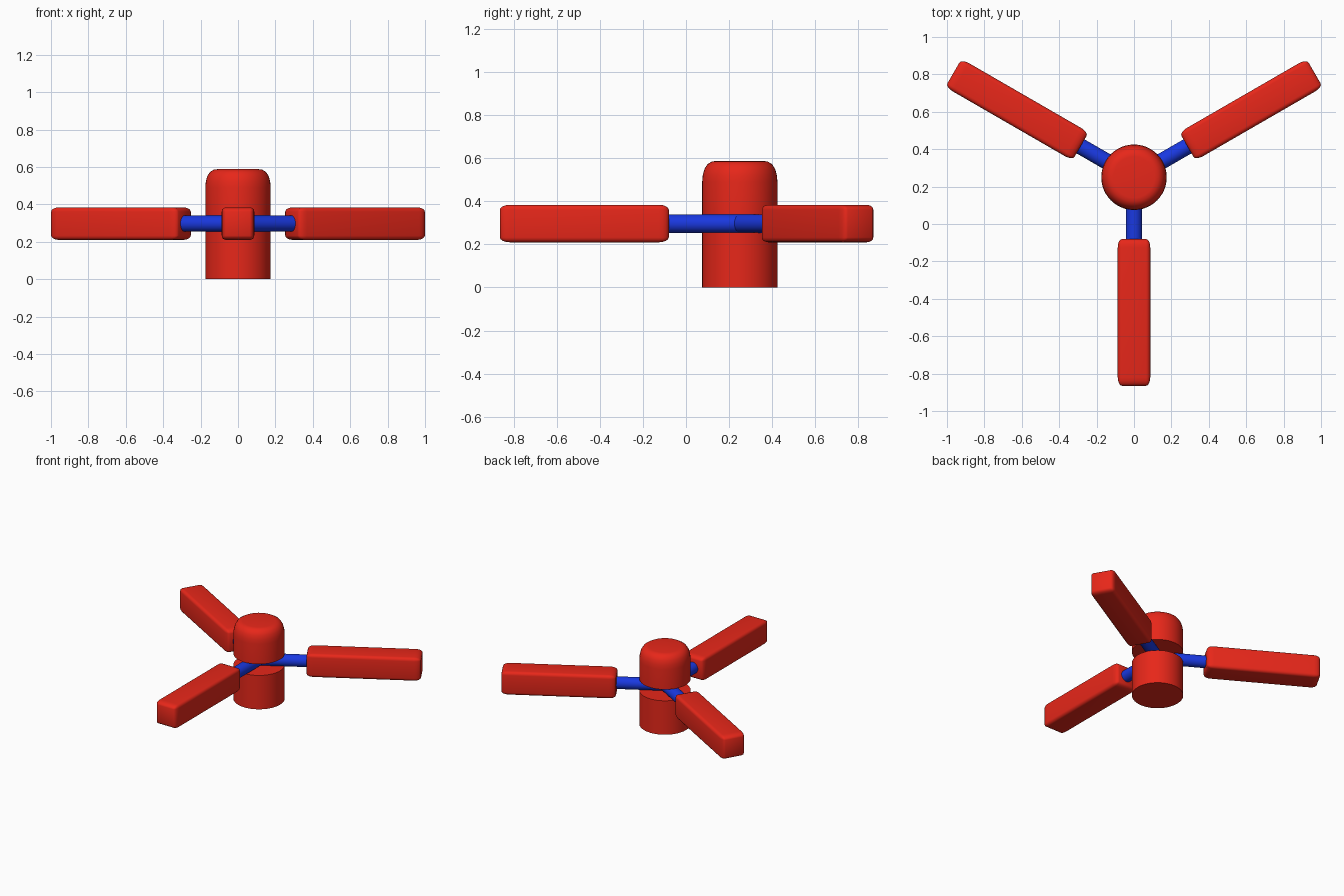
import bpy, bmesh, math
from mathutils import Matrix, Vector

if "Cube" in bpy.data.objects:
    bpy.data.objects.remove(bpy.data.objects["Cube"])

HUB_Y, MID_Z = 0.25, 0.297


def material(name, rgb):
    m = bpy.data.materials.new(name)
    m.diffuse_color = (*rgb, 1)
    m.use_nodes = True
    m.node_tree.nodes["Principled BSDF"].inputs["Base Color"].default_value = m.diffuse_color
    return m


RED = material("red", (0.8, 0.02, 0.01))
BLUE = material("blue", (0.01, 0.04, 0.75))


def finish(name, bm, mat, matrix, angle=40):
    bmesh.ops.recalc_face_normals(bm, faces=bm.faces[:])
    me = bpy.data.meshes.new(name)
    bm.to_mesh(me)
    bm.free()
    me.materials.append(mat)
    ob = bpy.data.objects.new(name, me)
    bpy.context.collection.objects.link(ob)
    ob.matrix_world = matrix
    bpy.ops.object.select_all(action='DESELECT')
    ob.select_set(True)
    bpy.context.view_layer.objects.active = ob
    bpy.ops.object.shade_smooth_by_angle(angle=math.radians(angle))
    return ob


def lathe(name, profile, mat):
    bm = bmesh.new()
    verts = [bm.verts.new((r, 0, z)) for r, z in profile]
    edges = [bm.edges.new(p) for p in zip(verts, verts[1:])]
    bmesh.ops.spin(bm, geom=verts + edges, cent=(0, 0, 0), axis=(0, 0, 1),
                   angle=math.tau, steps=48)
    bmesh.ops.remove_doubles(bm, verts=bm.verts[:], dist=1e-5)
    return finish(name, bm, mat, Matrix.Translation((0, HUB_Y, 0)))


# Hub: base and rounded cap, separated by a slot the rods pass through
lathe("hub_base", [(0, 0), (0.175, 0), (0.175, 0.255), (0, 0.255)], RED)
lathe("hub_cap", [(0, 0.34), (0.175, 0.34), (0.175, 0.49), (0.172, 0.522),
                  (0.164, 0.551), (0.15, 0.573), (0.13, 0.585),
                  (0.11, 0.588), (0, 0.588)], RED)


def rod(name, frame):
    bm = bmesh.new()
    bmesh.ops.create_cone(bm, cap_ends=True, segments=32, radius1=0.043,
                          radius2=0.043, depth=0.4)
    bm.transform(Matrix.Translation((0.2, 0, 0)) @ Matrix.Rotation(math.pi / 2, 4, 'Y'))
    finish(name, bm, BLUE, frame)


def blade(name, frame):
    # bevel before stretching so the rounding is longer along the blade
    bm = bmesh.new()
    bmesh.ops.create_cube(bm, size=1)
    bm.transform(Matrix.Diagonal((0.785 / 2, 0.174, 0.174, 1)))
    bmesh.ops.bevel(bm, geom=bm.edges[:], offset=0.023, segments=4,
                    profile=0.5, affect='EDGES')
    bm.transform(Matrix.Translation((0.7225, 0, 0)) @ Matrix.Diagonal((2, 1, 1, 1)))
    finish(name, bm, RED, frame)


# Three arms at 120 degrees
for label, deg in (("front", -90), ("right", 30), ("left", 150)):
    frame = Matrix.Translation((0, HUB_Y, MID_Z)) @ Matrix.Rotation(math.radians(deg), 4, 'Z')
    rod(label + "_rod", frame)
    blade(label + "_blade", frame)
